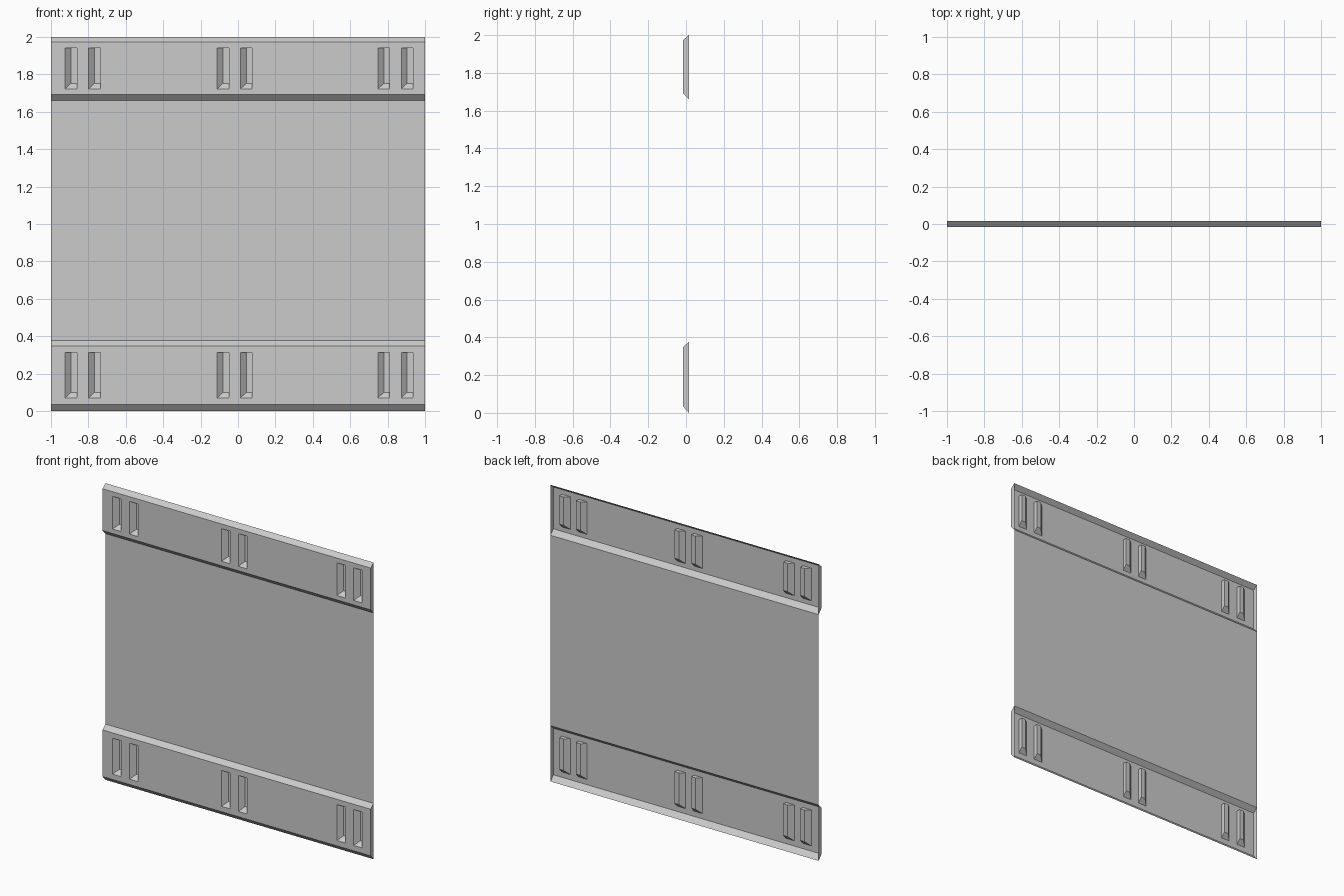
import bpy
import bmesh

if "Cube" in bpy.data.objects:
    bpy.data.objects.remove(bpy.data.objects["Cube"], do_unlink=True)

GREY = (0.6, 0.6, 0.6, 1.0)
mat = bpy.data.materials.new("plain grey")
mat.use_nodes = True
mat.diffuse_color = GREY
mat.node_tree.nodes["Principled BSDF"].inputs["Base Color"].default_value = GREY

HALF = 1.0          # half the panel width
FRONT, BACK = -0.015, 0.015
POCKET = 0.013      # depth plane of the slot floors
SLOT_W = 0.063
SLOTS = [-0.925, -0.798, -0.112, 0.013, 0.748, 0.873]   # left edges


def finish(name, bm):
    """Weld, orient to the front and link the mesh."""
    bmesh.ops.remove_doubles(bm, verts=bm.verts, dist=0.0002)
    bmesh.ops.recalc_face_normals(bm, faces=bm.faces)
    bm.normal_update()
    face = min(bm.faces, key=lambda f: f.calc_center_median().y)
    if face.normal.y > 0:
        bmesh.ops.reverse_faces(bm, faces=bm.faces)
    mesh = bpy.data.meshes.new(name)
    bm.to_mesh(mesh)
    bm.free()
    mesh.materials.append(mat)
    obj = bpy.data.objects.new(name, mesh)
    bpy.context.collection.objects.link(obj)
    return obj


def quad(bm, *points):
    bm.faces.new([bm.verts.new(p) for p in points])


def rect(x0, x1, z0, z1, y):
    return [(x0, y, z0), (x1, y, z0), (x1, y, z1), (x0, y, z1)]


def pocket(bm, x0, x1, z0, z1):
    """Slot with sloped left and bottom walls, straight right and top walls."""
    mouth = rect(x0, x1, z0, z1, FRONT)
    floor = rect(x0 + SLOT_W / 2, x1, z0 + 0.03, z1, POCKET)
    quad(bm, *floor)
    for i in range(4):
        j = (i + 1) % 4
        quad(bm, mouth[i], mouth[j], floor[j], floor[i])


def band(name, bottom, low, high, top, slot_low, slot_high):
    """Hollow raised rail, open at the back, with bevelled long edges."""
    bm = bmesh.new()
    xs = [-HALF] + [x for s in SLOTS for x in (s, s + SLOT_W)] + [HALF]
    zs = [low, slot_low, slot_high, high]
    for i, (x0, x1) in enumerate(zip(xs, xs[1:])):
        # front face cells, with a pocket in every slot column
        for k, (z0, z1) in enumerate(zip(zs, zs[1:])):
            if i % 2 and k == 1:
                pocket(bm, x0, x1, z0, z1)
            else:
                quad(bm, *rect(x0, x1, z0, z1, FRONT))
        # bevels running back to the sheet
        for zf, zb in ((low, bottom), (high, top)):
            quad(bm, (x0, FRONT, zf), (x1, FRONT, zf),
                 (x1, BACK, zb), (x0, BACK, zb))
    # end caps
    for x in (-HALF, HALF):
        bm.faces.new([bm.verts.new(p) for p in
                      [(x, BACK, bottom)] + [(x, FRONT, z) for z in zs]
                      + [(x, BACK, top)]])
    return finish(name, bm)


band("lower_rail", 0.0, 0.034, 0.348, 0.376, 0.07, 0.312)
band("upper_rail", 1.66, 1.692, 1.974, 2.0, 1.722, 1.942)

# thin sheet between the rails
sheet = bmesh.new()
quad(sheet, *rect(-HALF, HALF, 0.376, 1.66, BACK))
finish("middle_sheet", sheet)
